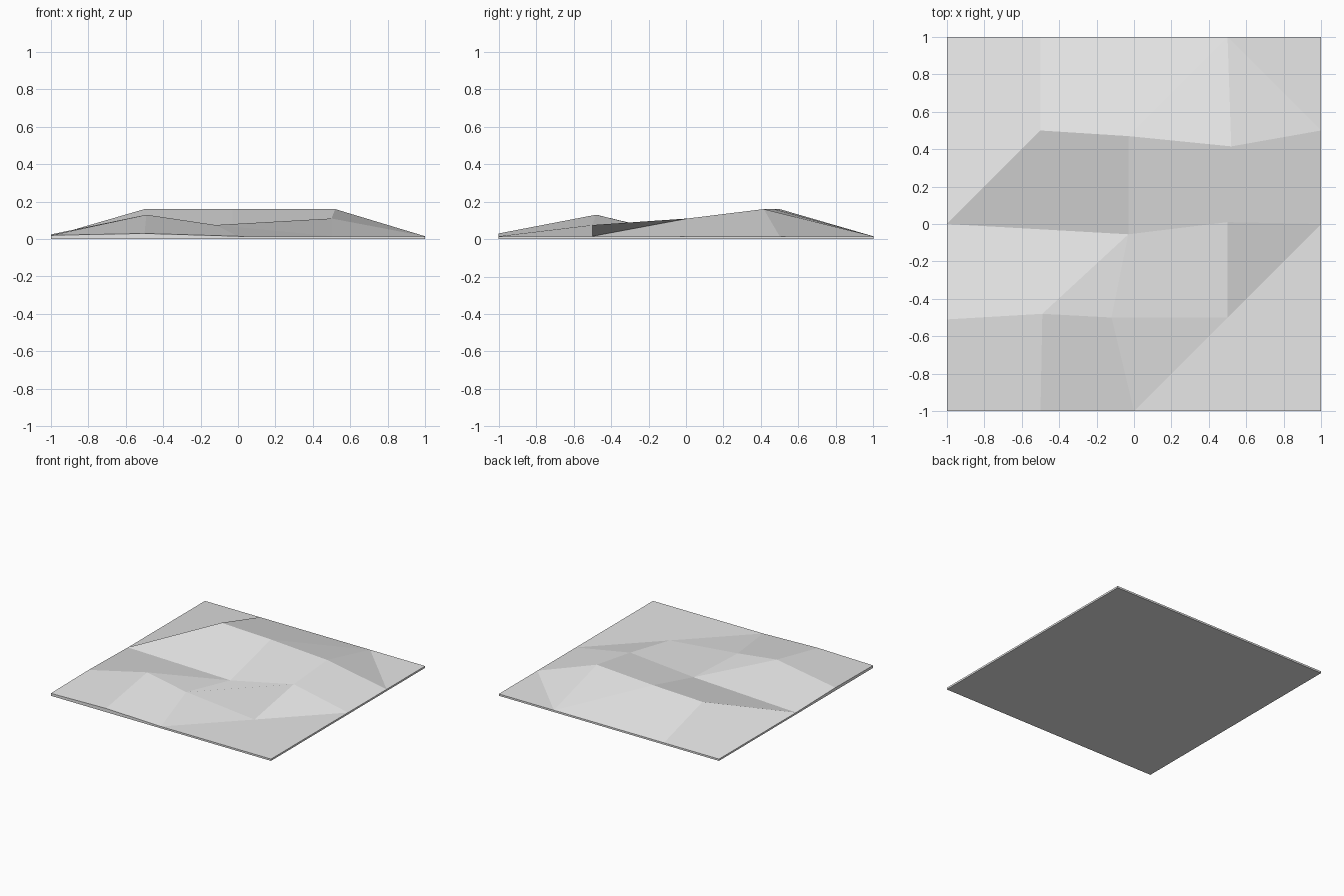
import bpy
import bmesh

cube = bpy.data.objects.get("Cube")
if cube:
    bpy.data.objects.remove(cube, do_unlink=True)

RIM = 0.015      # thickness of the slab at its level edges
CREST = 0.16     # height of the long ridge

# Rim points of the slab, counted anticlockwise from the front
points = {
    "front_west": (-1, -1, 0.02),
    "front_rise": (-0.5, -1, 0.03),
    "front_mid": (0, -1, RIM),
    "front_east": (1, -1, RIM),
    "east_mid": (1, 0, RIM),
    "east_back": (1, 0.5, RIM),
    "back_east": (1, 1, RIM),
    "back_right": (0.5, 1, RIM),
    "back_left": (-0.5, 1, RIM),
    "back_west": (-1, 1, RIM),
    "west_mid": (-1, 0, RIM),
    "west_front": (-1, -0.51, 0.025),
    # Ridge, hills and hollow inside the slab
    "crest_west": (-0.5, 0.5, CREST),
    "crest_mid": (-0.03, 0.47, CREST),
    "crest_east": (0.52, 0.415, CREST),
    "hollow": (-0.03, -0.055, 0.025),
    "shoulder": (0.5, 0.01, 0.11),
    "hill": (-0.49, -0.48, 0.13),
    "saddle": (-0.12, -0.5, 0.075),
    "foot": (0.5, -0.5, RIM),
}

# Flat facets of the ground, each anticlockwise from above
facets = [
    "front_west front_rise hill west_front",
    "front_rise front_mid saddle hill",
    "front_mid foot saddle",
    "front_east east_mid foot front_mid",
    "foot east_mid shoulder",
    "saddle foot shoulder hollow",
    "hill saddle hollow",
    "west_mid west_front hill hollow",
    "west_mid hollow crest_mid crest_west",
    "hollow shoulder crest_east crest_mid",
    "crest_east shoulder east_mid east_back",
    "crest_east east_back back_right",
    "east_back back_east back_right",
    "crest_mid crest_east back_right",
    "crest_west crest_mid back_right back_left",
    "west_mid crest_west back_left back_west",
]

bm = bmesh.new()
verts = {name: bm.verts.new(co) for name, co in points.items()}
for facet in facets:
    bm.faces.new([verts[name] for name in facet.split()])

# Skirt: drop the open rim to the floor, then close the underside
rim = [edge for edge in bm.edges if edge.is_boundary]
skirt = bmesh.ops.extrude_edge_only(bm, edges=rim)["geom"]
for item in skirt:
    if isinstance(item, bmesh.types.BMVert):
        item.co.z = 0
floor_edges = [item for item in skirt if isinstance(item, bmesh.types.BMEdge)
               and item.is_boundary]
bmesh.ops.contextual_create(bm, geom=floor_edges)
bmesh.ops.recalc_face_normals(bm, faces=bm.faces[:])

mesh = bpy.data.meshes.new("ground_tile")
bm.to_mesh(mesh)
bm.free()

# One pale grey for the whole tile
grey = bpy.data.materials.new("pale_grey")
grey.use_nodes = True
colour = (0.8, 0.8, 0.8, 1)
grey.diffuse_color = colour
grey.node_tree.nodes["Principled BSDF"].inputs["Base Color"].default_value = colour
mesh.materials.append(grey)

tile = bpy.data.objects.new("ground_tile", mesh)
bpy.context.collection.objects.link(tile)
